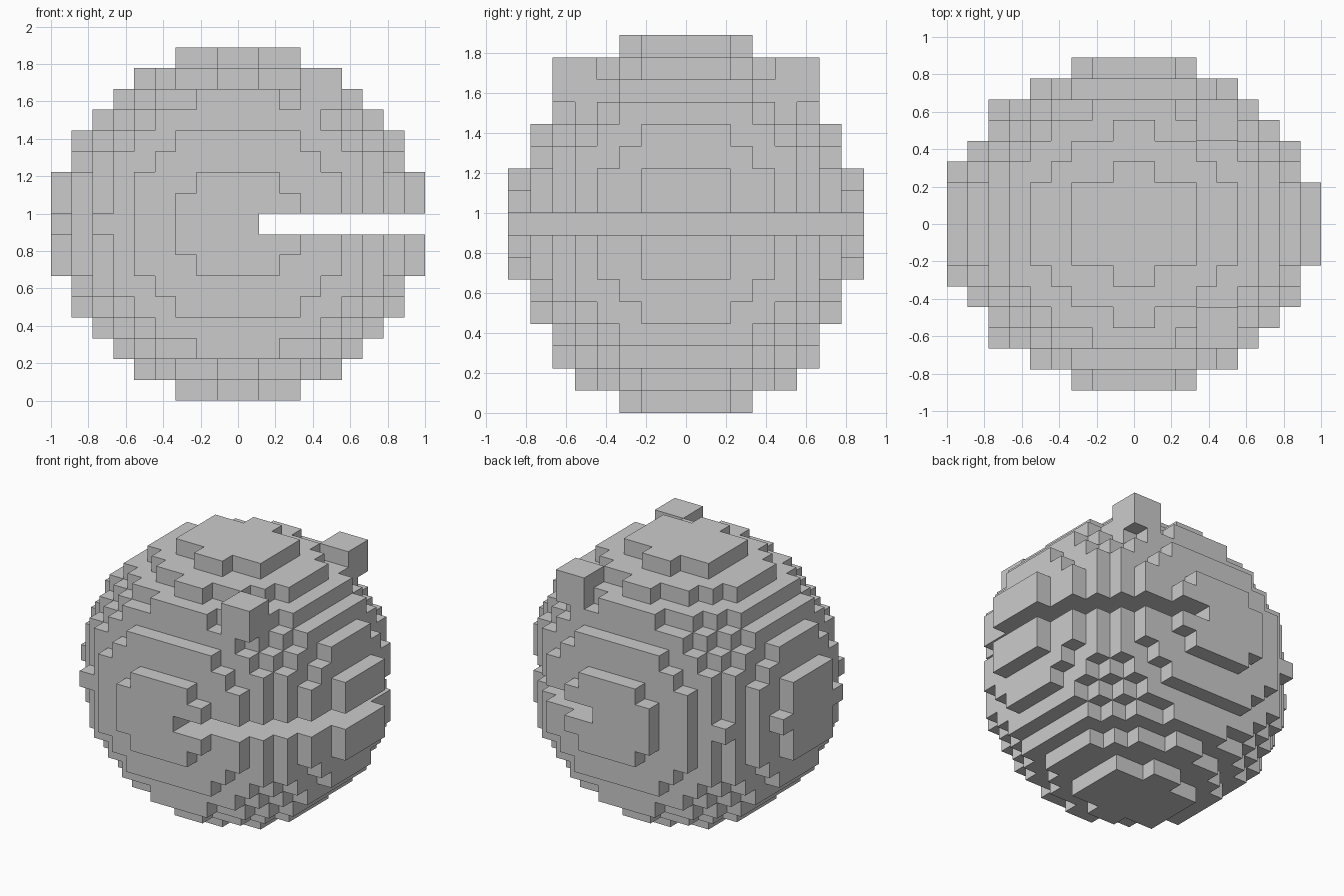
import bpy, bmesh
from mathutils import Vector

if "Cube" in bpy.data.objects:
    bpy.data.objects.remove(bpy.data.objects["Cube"])

U = 1 / 9                      # edge length of one block
RX, RY, RZ = 9, 8, 8.5         # ball radii in blocks


def filled(i, j, k):
    """True if the block whose lowest corner is (i, j, k) belongs to the ball."""
    if k == 8 and i >= 1:      # mouth slot, open to +x
        return False
    return ((i + .5) / RX) ** 2 + ((j + .5) / RY) ** 2 + ((k + .5 - RZ) / RZ) ** 2 < 1


def finish(bm, name):
    mesh = bpy.data.meshes.new(name)
    bm.to_mesh(mesh)
    bm.free()
    obj = bpy.data.objects.new(name, mesh)
    bpy.context.collection.objects.link(obj)
    return obj


# Ball body: only the outward faces of the blocks
bm = bmesh.new()
verts = {}


def vert(p):
    key = tuple(round(c) for c in p)
    if key not in verts:
        verts[key] = bm.verts.new(Vector(key) * U)
    return verts[key]


axes = [Vector((1, 0, 0)), Vector((0, 1, 0)), Vector((0, 0, 1))]
for i in range(-9, 9):
    for j in range(-8, 8):
        for k in range(17):
            if not filled(i, j, k):
                continue
            corner = Vector((i, j, k))
            for a in range(3):
                n, u, v = axes[a], axes[(a + 1) % 3], axes[(a + 2) % 3]
                for side in (1, -1):
                    if filled(*(int(c) for c in corner + n * side)):
                        continue
                    o = corner + (n if side > 0 else Vector())
                    quad = [o, o + u, o + u + v, o + v]
                    bm.faces.new([vert(p) for p in quad[::side]])
finish(bm, "ball_body")

# Eyes: two-block cubes on the front and back of the upper right
for side, name in ((-1, "front_eye"), (1, "back_eye")):
    bm = bmesh.new()
    bmesh.ops.create_cube(bm, size=2 * U)
    bmesh.ops.translate(bm, verts=bm.verts, vec=Vector((4, 5 * side, 15)) * U)
    finish(bm, name)
